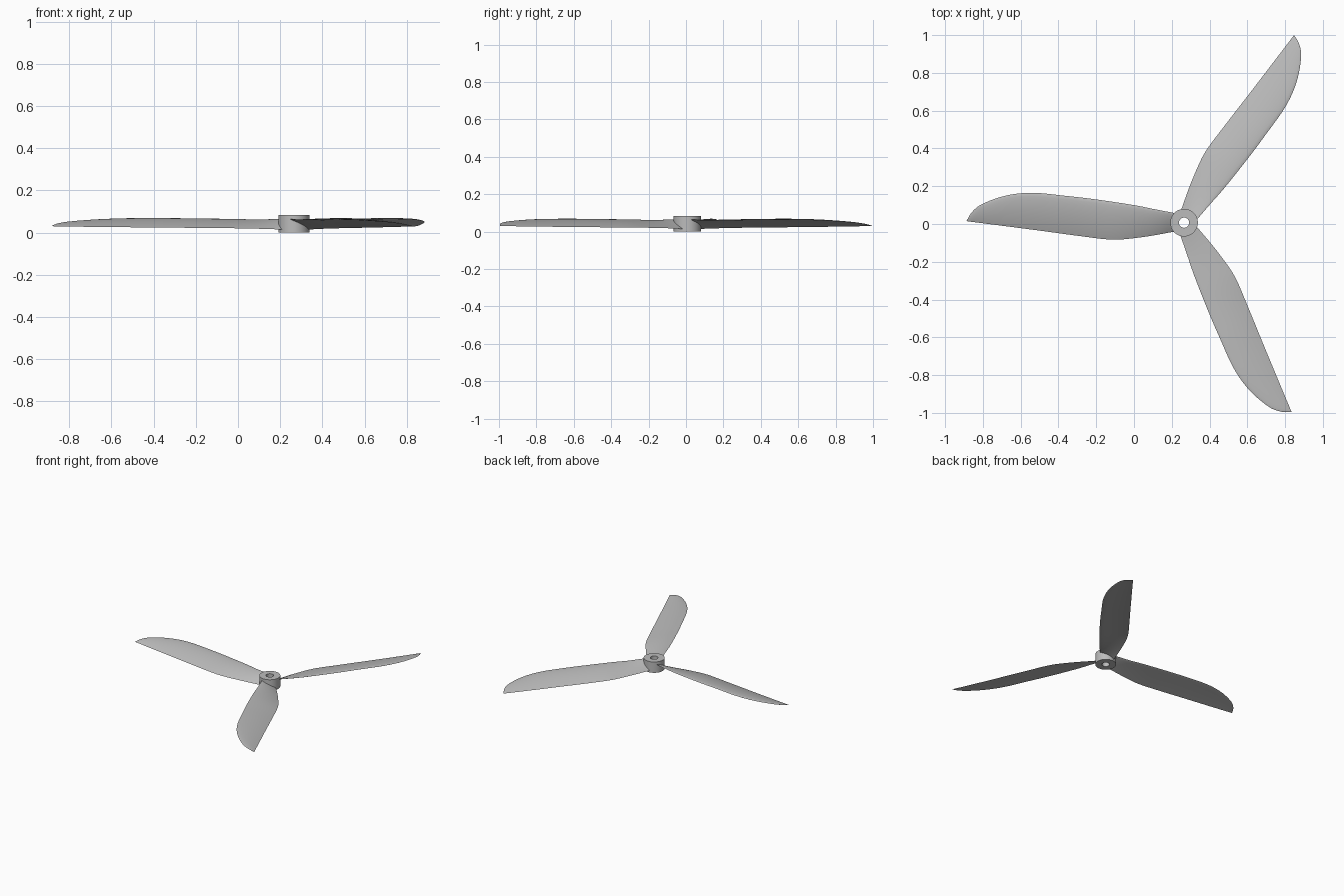
import bpy, bmesh, math
from mathutils import Matrix, Vector

cube = bpy.data.objects.get("Cube")
if cube:
    bpy.data.objects.remove(cube)

HUB = Vector((0.265, 0.007, 0))
HUB_RADIUS, BORE_RADIUS, HUB_HEIGHT = 0.073, 0.027, 0.083

grey = bpy.data.materials.new("plain grey")
grey.use_nodes = True
colour = (0.5, 0.5, 0.5, 1)
grey.diffuse_color = colour
grey.node_tree.nodes["Principled BSDF"].inputs["Base Color"].default_value = colour


def finish(name, bm, angle):
    bmesh.ops.recalc_face_normals(bm, faces=bm.faces)
    mesh = bpy.data.meshes.new(name)
    bm.to_mesh(mesh)
    bm.free()
    mesh.materials.append(grey)
    obj = bpy.data.objects.new(name, mesh)
    bpy.context.collection.objects.link(obj)
    bpy.ops.object.select_all(action="DESELECT")
    obj.select_set(True)
    bpy.context.view_layer.objects.active = obj
    bpy.ops.object.shade_smooth_by_angle(angle=math.radians(angle))
    return obj


def spline(points, steps):
    """Catmull-Rom curve through the given stations."""
    pts = [Vector(p) for p in points]
    pts = [2 * pts[0] - pts[1]] + pts + [2 * pts[-1] - pts[-2]]
    out = []
    for a, b, c, d in zip(pts, pts[1:], pts[2:], pts[3:]):
        for i in range(steps):
            t = i / steps
            out.append(b + (c - a) * t / 2
                       + (2 * a - 5 * b + 4 * c - d) * t ** 2 / 2
                       + (3 * b - a - 3 * c + d) * t ** 3 / 2)
    return out + [pts[-2]]


def edge_at(curve, r):
    """Point of an edge curve at a given radius."""
    for a, b in zip(curve, curve[1:]):
        if r <= b.x:
            return a.lerp(b, max(0, (r - a.x) / (b.x - a.x)))
    return curve[-1]


# Blade edges: radius, sideways offset, height
leading = spline([(0.045, 0.05, 0.065), (0.165, 0.073, 0.061), (0.265, 0.093, 0.062),
                  (0.465, 0.123, 0.064), (0.627, 0.142, 0.066), (0.8, 0.158, 0.065),
                  (0.941, 0.144, 0.06), (1.066, 0.1, 0.051), (1.122, 0.057, 0.042),
                  (1.151, 0.01, 0.03)], 8)
trailing = spline([(0.045, -0.046, 0.014), (0.165, -0.068, 0.018), (0.265, -0.082, 0.02),
                   (0.385, -0.09, 0.022), (0.565, -0.069, 0.023), (0.765, -0.042, 0.025),
                   (0.965, -0.016, 0.027), (1.151, 0.008, 0.03)], 8)

# Chordwise steps over the top and back along the underside
STEPS = 10
chord = [(1 - math.cos(math.pi * i / STEPS)) / 2 for i in range(STEPS + 1)]
section = [(u, 1) for u in chord] + [(u, -1) for u in chord[-2:0:-1]]


def build_blade():
    bm = bmesh.new()
    rings = []
    stations = 40
    for k in range(stations + 1):
        r = 0.045 + (1.151 - 0.045) * math.sin(math.pi / 2 * k / stations)
        front, back = edge_at(leading, r), edge_at(trailing, r)
        width = front.y - back.y
        ring = []
        for u, side in section:
            p = front.lerp(back, u)
            camber = 0.14 * width * u * (1 - u)
            half = 0.09 * width * (math.sqrt(u) - u) + 0.02 * width * u * (1 - u)
            ring.append(bm.verts.new((-r, p.y, p.z + camber + side * half)))
        rings.append(ring)
    n = len(section)
    for a, b in zip(rings, rings[1:]):
        for i in range(n):
            bm.faces.new((a[i], a[(i + 1) % n], b[(i + 1) % n], b[i]))
    bm.faces.new(rings[0])
    bm.faces.new(rings[-1])
    return bm


# Three matching blades around the hub
for index, name in enumerate(("blade_right", "blade_front_left", "blade_back_left")):
    bm = build_blade()
    turn = Matrix.Translation(HUB) @ Matrix.Rotation(math.tau * index / 3, 4, "Z")
    bmesh.ops.transform(bm, matrix=turn, verts=bm.verts)
    finish(name, bm, 50)

# Bored hub: a rectangular profile spun around the shaft axis
bm = bmesh.new()
profile = [(BORE_RADIUS, 0), (HUB_RADIUS, 0), (HUB_RADIUS, HUB_HEIGHT), (BORE_RADIUS, HUB_HEIGHT)]
verts = [bm.verts.new(HUB + Vector((x, 0, z))) for x, z in profile]
edges = [bm.edges.new((verts[i], verts[(i + 1) % 4])) for i in range(4)]
bmesh.ops.spin(bm, geom=verts + edges, cent=HUB, axis=(0, 0, 1),
               angle=math.tau, steps=64, use_merge=True)
bmesh.ops.remove_doubles(bm, verts=bm.verts, dist=0.0001)
finish("hub", bm, 30)
